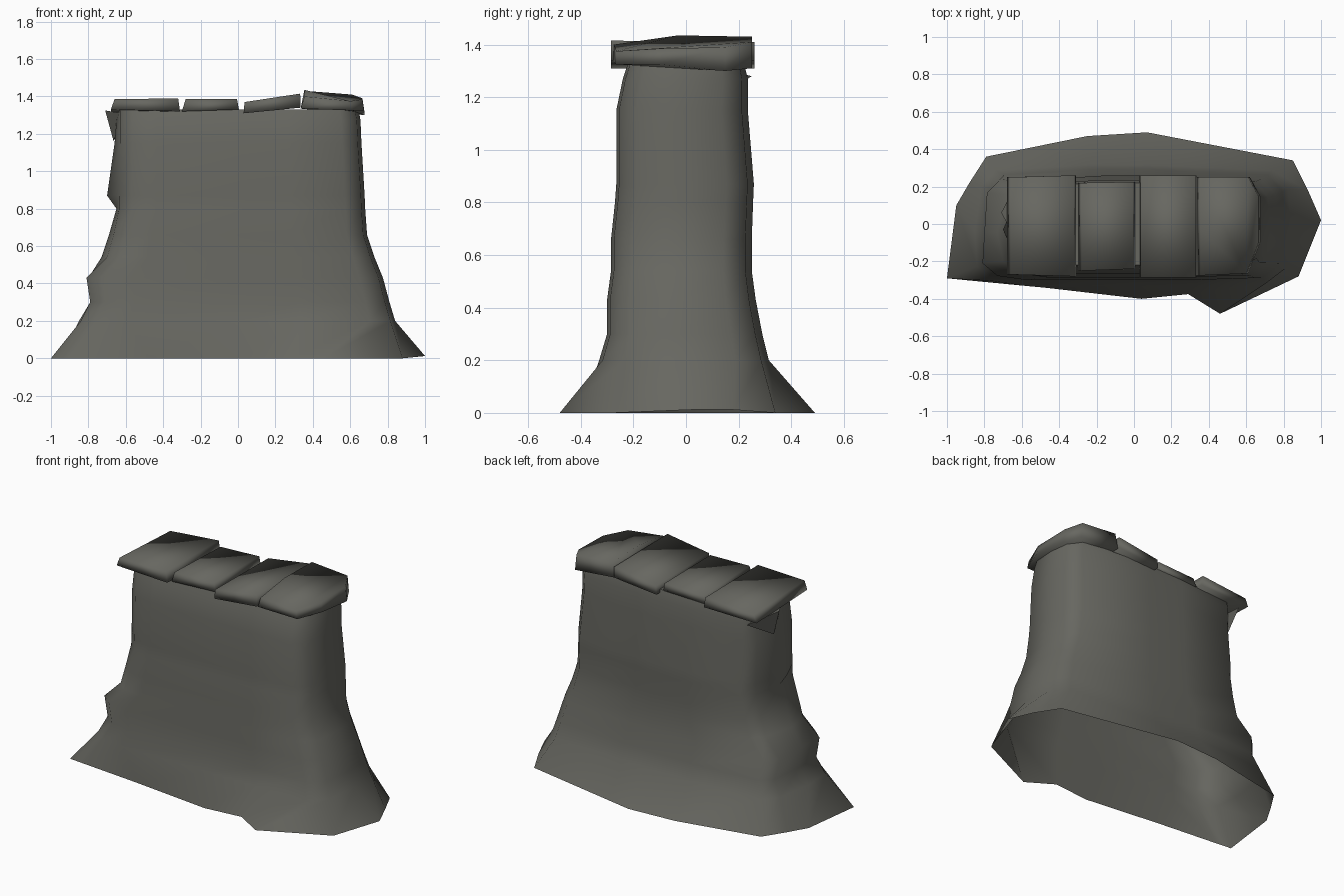
import bpy, bmesh

if "Cube" in bpy.data.objects:
    bpy.data.objects.remove(bpy.data.objects["Cube"])

stone = bpy.data.materials.new("dark grey stone")
stone.diffuse_color = (0.135, 0.135, 0.118, 1)
stone.use_nodes = True
stone.node_tree.nodes["Principled BSDF"].inputs["Base Color"].default_value = stone.diffuse_color


def finish(name, bm, smooth=True):
    me = bpy.data.meshes.new(name)
    for f in bm.faces:
        f.smooth = smooth
    bm.to_mesh(me)
    bm.free()
    me.materials.append(stone)
    ob = bpy.data.objects.new(name, me)
    bpy.context.collection.objects.link(ob)
    return ob


# Wall body: irregular flared foot lofted into rounded rectangular sections
FOOT = [(-1, -.29), (-.9, -.30), (-.48, -.34), (.04, -.40), (.29, -.375),
        (.46, -.48), (.88, -.28), (1, .02), (.93, .18), (.85, .34),
        (.07, .49), (-.25, .47), (-.79, .36), (-.88, .22), (-.95, .10)]
SECTION = [(-1, -.68), (-.90, -.92), (-.70, -1), (0, -1), (.4, -1),
           (.84, -.96), (.97, -.7), (1, 0), (.98, .6), (.88, .91),
           (.1, 1), (-.3, 1), (-.88, .91), (-.97, .65), (-1, -.1)]
# z, left corner, left middle, right, front, back
LEVELS = [(.20, -.84, -.85, .84, -.33, .315), (.30, -.79, -.79, .81, -.30, .29),
          (.43, -.81, -.80, .775, -.30, .265), (.54, -.70, -.73, .73, -.285, .25),
          (.66, -.665, -.69, .69, -.285, .25), (.80, -.635, -.65, .68, -.27, .255),
          (.87, -.635, -.70, .677, -.265, .258), (1.15, -.63, -.66, .66, -.265, .235),
          (1.27, -.63, -.65, .655, -.24, .235), (1.33, -.63, -.64, .645, -.22, .22)]

bm = bmesh.new()
rings = [[bm.verts.new((x, y, .012 if x > .9 else 0)) for x, y in FOOT]]
for z, xl, xm, xr, yf, yb in LEVELS:
    cx, rx, cy, ry = (xl + xr) / 2, (xr - xl) / 2, (yf + yb) / 2, (yb - yf) / 2
    ring = [bm.verts.new((cx + u * rx, cy + v * ry, z)) for u, v in SECTION]
    ring[-1].co.x = xm
    rings.append(ring)
n = len(SECTION)
for a, b in zip(rings, rings[1:]):
    for i in range(n):
        j = (i + 1) % n
        bm.faces.new((a[i], a[j], b[j], b[i]))
top = bm.faces.new(rings[-1])
for e in top.edges:
    e.smooth = False
finish("wall_body", bm)


# Coping stones: outline points (x, y, bottom z, top z), anticlockwise
def slab(name, outline, taper=.02):
    cx = sum(p[0] for p in outline) / len(outline)
    bm = bmesh.new()
    low = [bm.verts.new((x, y, b)) for x, y, b, t in outline]
    high = [bm.verts.new((x + (taper if x < cx else -taper / 2), y, t))
            for x, y, b, t in outline]
    m = len(outline)
    # triangulate the top from its second corner
    for k in range(1, m - 1):
        bm.faces.new((high[1], high[(1 + k) % m], high[(2 + k) % m]))
    bm.faces.new(low[::-1])
    for i in range(m):
        j = (i + 1) % m
        bm.faces.new((low[i], low[j], high[j], high[i]))
    return finish(name, bm)


slab("coping_stone_1", [(-.68, -.27, 1.33, 1.385), (-.31, -.28, 1.32, 1.39),
                        (-.31, .26, 1.32, 1.385), (-.68, .25, 1.31, 1.36)])
slab("coping_stone_2", [(-.30, -.25, 1.32, 1.385), (.005, -.24, 1.33, 1.385),
                        (.005, .225, 1.33, 1.38), (-.30, .22, 1.32, 1.37)])
slab("coping_stone_3", [(.03, -.285, 1.31, 1.37), (.335, -.285, 1.34, 1.415),
                        (.335, .26, 1.34, 1.41), (.03, .26, 1.31, 1.365)], .005)
slab("coping_stone_4", [(.335, -.275, 1.335, 1.40), (.61, -.265, 1.325, 1.375),
                        (.675, -.10, 1.325, 1.385), (.675, .15, 1.30, 1.39),
                        (.62, .25, 1.31, 1.41), (.335, .25, 1.335, 1.43),
                        (.335, -.03, 1.335, 1.435)])

# Small chipped ledge at the upper left end
bm = bmesh.new()
p = [bm.verts.new(c) for c in ((-.71, .06, 1.325), (-.62, -.1, 1.31),
                               (-.61, .25, 1.28), (-.665, .05, 1.16))]
for f in ((0, 1, 2), (0, 3, 1), (0, 2, 3), (1, 3, 2)):
    bm.faces.new([p[i] for i in f])
bmesh.ops.recalc_face_normals(bm, faces=bm.faces)
finish("chipped_ledge", bm, False)
